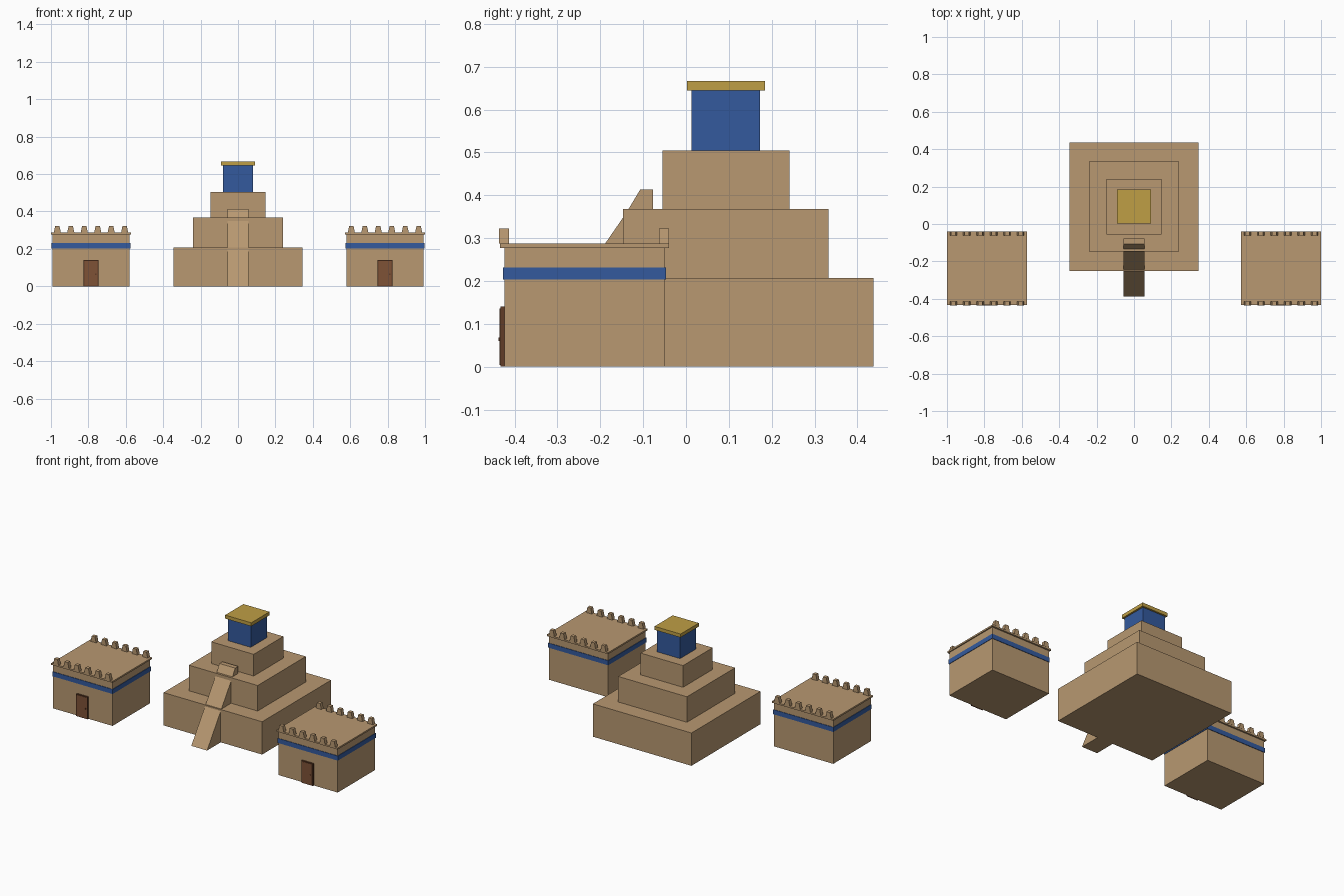
import bpy, bmesh

if "Cube" in bpy.data.objects:
    bpy.data.objects.remove(bpy.data.objects["Cube"], do_unlink=True)


def make_material(name, rgb):
    mat = bpy.data.materials.new(name)
    mat.use_nodes = True
    mat.diffuse_color = (*rgb, 1)
    mat.node_tree.nodes["Principled BSDF"].inputs["Base Color"].default_value = (*rgb, 1)
    return mat


sand = make_material("sandstone", (0.48, 0.315, 0.165))
blue = make_material("blue_glaze", (0.034, 0.102, 0.34))
gold = make_material("gold_roof", (0.52, 0.345, 0.06))
wood = make_material("door_wood", (0.21, 0.084, 0.037))
dark_wood = make_material("door_frame_wood", (0.12, 0.045, 0.02))


def finish(name, bm, mat):
    bmesh.ops.recalc_face_normals(bm, faces=bm.faces)
    mesh = bpy.data.meshes.new(name)
    bm.to_mesh(mesh)
    bm.free()
    mesh.materials.append(mat)
    obj = bpy.data.objects.new(name, mesh)
    bpy.context.collection.objects.link(obj)
    return obj


def box(name, x, y, z, mat, top_scale=1):
    """Box from (min, max) ranges, with an optional taper in x."""
    bm = bmesh.new()
    bmesh.ops.create_cube(bm, size=1)
    for v in bm.verts:
        taper = top_scale if v.co.z > 0 else 1
        v.co.x = sum(x) / 2 + v.co.x * (x[1] - x[0]) * taper
        v.co.y = sum(y) / 2 + v.co.y * (y[1] - y[0])
        v.co.z = sum(z) / 2 + v.co.z * (z[1] - z[0])
    return finish(name, bm, mat)


def around(centre, half):
    return centre - half, centre + half


# Stepped temple: three tiers, the shrine and its roof
temple_y = 0.093
for name, half, low, high, mat in (
    ("lower_tier", 0.344, 0, 0.207, sand),
    ("middle_tier", 0.24, 0.207, 0.368, sand),
    ("upper_tier", 0.148, 0.368, 0.505, sand),
    ("shrine", 0.08, 0.505, 0.645, blue),
    ("shrine_roof", 0.091, 0.645, 0.667, gold),
):
    box(name, around(0, half), around(temple_y, half), (low, high), mat)

# Ramp: side profile extruded across its width
bm = bmesh.new()
profile = [(-0.387, 0), (-0.14, 0.358), (-0.107, 0.413), (-0.077, 0.413), (-0.077, 0)]
side = bm.faces.new([bm.verts.new((-0.055, y, z)) for y, z in profile])
extruded = bmesh.ops.extrude_face_region(bm, geom=[side])["geom"]
bmesh.ops.translate(bm, vec=(0.11, 0, 0),
                    verts=[g for g in extruded if isinstance(g, bmesh.types.BMVert)])
finish("ramp", bm, sand)


# Gatehouses on both sides
def gatehouse(label, cx):
    cy, front = -0.237, -0.424
    box(label + "_house_walls", around(cx, 0.207), around(cy, 0.187), (0, 0.277), sand)
    box(label + "_blue_band", around(cx, 0.21), around(cy, 0.19), (0.203, 0.232), blue)
    box(label + "_roof_slab", around(cx, 0.214), around(cy, 0.197), (0.277, 0.287), sand)
    # Door with frame and knob
    box(label + "_door_frame", around(cx, 0.04), (front - 0.009, front), (0, 0.14), dark_wood)
    box(label + "_door", around(cx, 0.036), (front - 0.011, front), (0.004, 0.136), wood)
    box(label + "_door_knob", around(cx + 0.025, 0.004), (front - 0.013, front), (0.06, 0.068), dark_wood)
    # Tapered battlements along the front and back edges
    for row, y in (("front", -0.425), ("back", -0.051)):
        for i in range(6):
            x = cx + (i - 2.5) * 0.072
            box(f"{label}_{row}_battlement_{i + 1}", around(x, 0.019), around(y, 0.0115),
                (0.287, 0.323), sand, top_scale=0.6)


gatehouse("left", 0.786)
gatehouse("right", -0.786)
